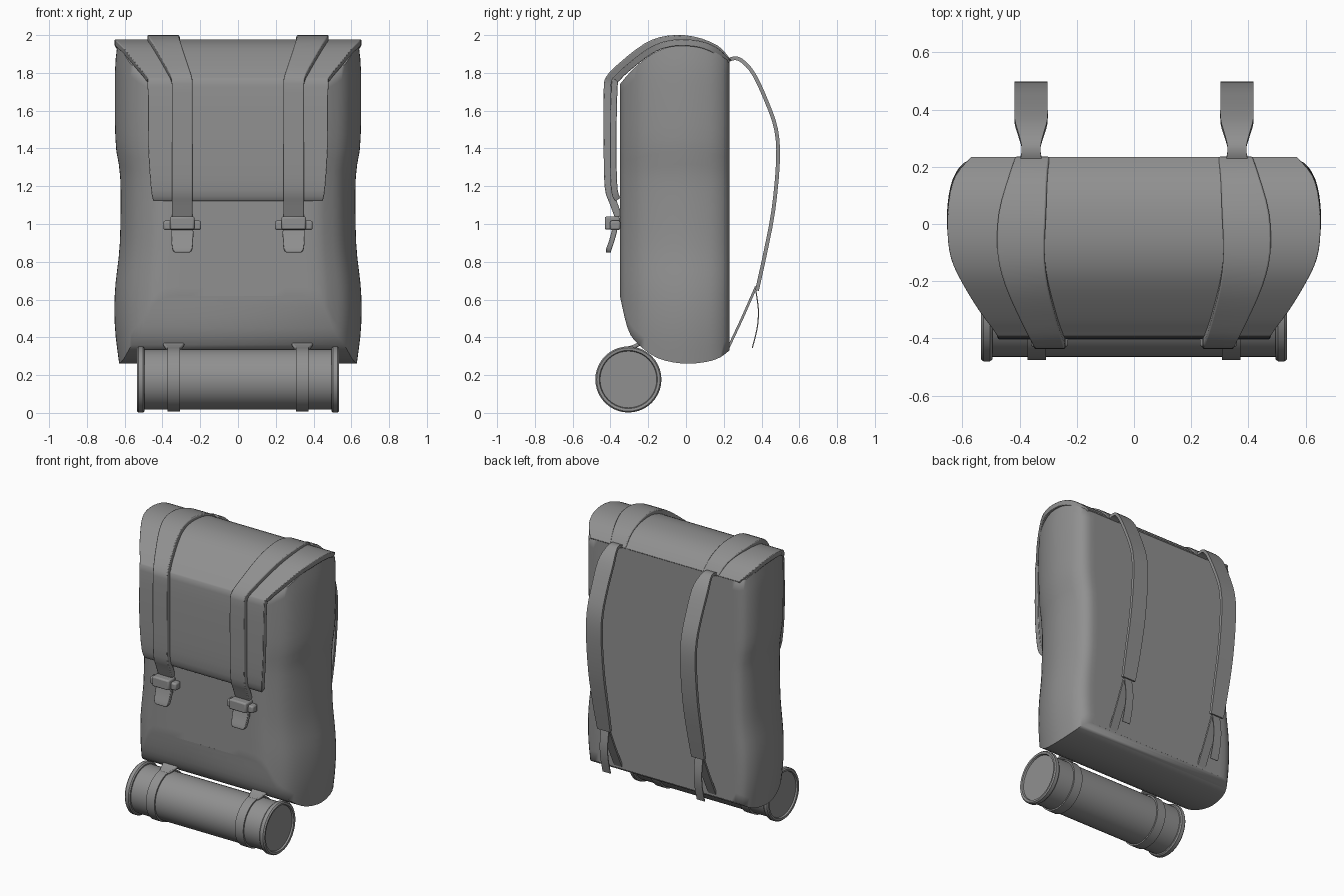
import bpy, bmesh, math
from mathutils import Vector

if "Cube" in bpy.data.objects:
    bpy.data.objects.remove(bpy.data.objects["Cube"])

# Dark grey canvas shared by every part
canvas = bpy.data.materials.new("dark_canvas")
canvas.diffuse_color = (0.28, 0.28, 0.28, 1)
canvas.use_nodes = True
canvas.node_tree.nodes["Principled BSDF"].inputs["Base Color"].default_value = canvas.diffuse_color


def smooth(pts, n=4):
    """Catmull-Rom curve through points of any dimension."""
    out = []
    for i in range(len(pts) - 1):
        a, b, c, d = (pts[max(i - 1, 0)], pts[i], pts[i + 1], pts[min(i + 2, len(pts) - 1)])
        for k in range(n):
            t = k / n
            out.append(tuple(0.5 * (2 * q + (r - p) * t + (2 * p - 5 * q + 4 * r - s) * t * t
                                    + (3 * q - p - 3 * r + s) * t ** 3)
                             for p, q, r, s in zip(a, b, c, d)))
    return out + [tuple(pts[-1])]


def lerp(table, v):
    """Piecewise-linear lookup in a sorted (key, value) table."""
    if v <= table[0][0]:
        return table[0][1]
    for (a, fa), (b, fb) in zip(table, table[1:]):
        if v <= b:
            return fa + (fb - fa) * (v - a) / (b - a)
    return table[-1][1]


def finish(name, bm, angle=35, bevel=0):
    bmesh.ops.recalc_face_normals(bm, faces=bm.faces[:])
    me = bpy.data.meshes.new(name)
    bm.to_mesh(me)
    bm.free()
    me.materials.append(canvas)
    ob = bpy.data.objects.new(name, me)
    bpy.context.collection.objects.link(ob)
    bpy.ops.object.select_all(action='DESELECT')
    ob.select_set(True)
    bpy.context.view_layer.objects.active = ob
    bpy.ops.object.shade_smooth_by_angle(angle=math.radians(angle))
    if bevel:
        m = ob.modifiers.new("bevel", 'BEVEL')
        m.width, m.segments, m.limit_method = bevel, 2, 'ANGLE'
        m.angle_limit = math.radians(60)
    return ob


def strip(name, path, thick, bevel=0.006, sub=3):
    """Flat band; path of (x, y, z, width) marks its outer surface."""
    pts = smooth(path, sub)
    bm = bmesh.new()
    rings = []
    for i, (x, y, z, w) in enumerate(pts):
        p, q = pts[max(i - 1, 0)], pts[min(i + 1, len(pts) - 1)]
        n = Vector((0, q[2] - p[2], p[1] - q[1])).normalized() * thick
        c, h = Vector((x, y, z)), Vector((w / 2, 0, 0))
        rings.append([bm.verts.new(v) for v in (c - h, c + h, c + h - n, c - h - n)])
    for a, b in zip(rings, rings[1:]):
        for k in range(4):
            bm.faces.new((a[k], a[k - 1], b[k - 1], b[k]))
    bm.faces.new(rings[0])
    bm.faces.new(rings[-1])
    return finish(name, bm, 55, bevel)


def lathe(name, profile, y, z, seg=40):
    """Revolve (x, radius) profile about an axis along x."""
    bm = bmesh.new()
    rings = [[bm.verts.new((x, y + r * math.cos(k * math.tau / seg), z + r * math.sin(k * math.tau / seg)))
              for k in range(seg)] for x, r in profile]
    for a, b in zip(rings, rings[1:]):
        for k in range(seg):
            bm.faces.new((a[k], a[k - 1], b[k - 1], b[k]))
    bm.faces.new(rings[0])
    bm.faces.new(rings[-1])
    return finish(name, bm, 40)


def box(name, c, s, bevel=0.01):
    bm = bmesh.new()
    bmesh.ops.create_cube(bm, size=1)
    for v in bm.verts:
        v.co = Vector(c) + Vector(a * b for a, b in zip(v.co, s))
    return finish(name, bm, 35, bevel)


# Bag body: horizontal outline lofted upward between arched bottom and top
outline = smooth([(0.02, -0.35), (0.25, -0.35), (0.42, -0.345), (0.5, -0.31), (0.57, -0.25),
                  (0.62, -0.15), (0.65, -0.02), (0.645, 0.1), (0.62, 0.18), (0.57, 0.225),
                  (0.45, 0.23), (0.02, 0.23)], 3)
bottom = smooth([(-0.35, 0.62), (-0.31, 0.45), (-0.26, 0.37), (-0.15, 0.29), (0, 0.26),
                 (0.15, 0.28), (0.23, 0.33)])
top = smooth([(-0.35, 1.74), (-0.28, 1.82), (-0.18, 1.9), (-0.08, 1.94), (0.02, 1.95),
              (0.1, 1.935), (0.17, 1.9), (0.23, 1.86)])
waist = smooth([(0.26, 0.965), (0.45, 1.0), (0.65, 1.0), (0.9, 0.96), (1.25, 0.957),
                (1.43, 0.995), (1.8, 1.0), (1.95, 0.98)])
bm = bmesh.new()
rows, n = 24, len(outline)
levels = []
for r in range(rows + 1):
    loop = []
    for side in (1, -1):
        for x, y in (outline if side == 1 else outline[::-1]):
            lo, hi = lerp(bottom, y), lerp(top, y)
            z = lo + (hi - lo) * r / rows
            loop.append(bm.verts.new((side * x * lerp(waist, z), y, z)))
    levels.append(loop)
for a, b in zip(levels, levels[1:]):
    for k in range(2 * n):
        bm.faces.new((a[k - 1], a[k], b[k], b[k - 1]))
for loop in (levels[0], levels[-1]):
    for i in range(n - 1):
        bm.faces.new((loop[i], loop[i + 1], loop[2 * n - 2 - i], loop[2 * n - 1 - i]))
finish("bag_body", bm, 62)

# Lid flap draped from the back edge, over the top, down the front
strip("lid_flap", [(0, y, z, 2 * w) for y, z, w in (
    (0.236, 1.865, 0.57), (0.17, 1.93, 0.625), (0.08, 1.968, 0.648), (-0.03, 1.978, 0.652),
    (-0.12, 1.965, 0.64), (-0.2, 1.93, 0.605), (-0.3, 1.855, 0.545), (-0.375, 1.785, 0.49),
    (-0.397, 1.73, 0.478), (-0.403, 1.4, 0.475), (-0.397, 1.18, 0.46), (-0.375, 1.12, 0.448))],
    0.035, 0.008)

# Bedroll with rimmed ends
half = [(0.522, 0.001), (0.522, 0.15), (0.533, 0.154), (0.535, 0.168), (0.527, 0.175),
        (0.503, 0.175), (0.495, 0.168), (0.494, 0.16)]
RY, RZ = -0.305, 0.177
lathe("bedroll", half + [(-x, r) for x, r in half[::-1]], RY, RZ)

for s, tag in ((-1, "left"), (1, "right")):
    # Closing strap over the lid, with its loose tip through the buckle
    strip("lid_strap_" + tag, [(s * x, y, z, w) for x, y, z, w in (
        (0.355, 0.238, 1.868, 0.12), (0.37, 0.17, 1.943, 0.135), (0.39, 0.04, 1.993, 0.165),
        (0.395, -0.1, 1.997, 0.165), (0.375, -0.22, 1.955, 0.15), (0.33, -0.35, 1.855, 0.125),
        (0.3, -0.422, 1.78, 0.112), (0.295, -0.436, 1.7, 0.11), (0.295, -0.436, 1.4, 0.11),
        (0.295, -0.43, 1.19, 0.11), (0.295, -0.405, 1.11, 0.11), (0.295, -0.375, 1.03, 0.11))], 0.04)
    strip("strap_tip_" + tag, [(s * 0.295, y, z, w) for y, z, w in (
        (-0.38, 1.04, 0.1), (-0.39, 0.98, 0.115), (-0.405, 0.92, 0.115),
        (-0.422, 0.87, 0.105), (-0.425, 0.85, 0.08))], 0.028)
    box("buckle_bar_" + tag, (s * 0.295, -0.375, 0.993), (0.2, 0.055, 0.05))
    box("buckle_front_" + tag, (s * 0.295, -0.39, 1.005), (0.13, 0.08, 0.07))

    # Shoulder strap: padded upper, thin lower webbing and hanging tail
    strip("shoulder_strap_" + tag, [(s * 0.36, y, z, w) for y, z, w in (
        (0.215, 1.852, 0.085), (0.26, 1.868, 0.065), (0.30, 1.848, 0.085), (0.352, 1.785, 0.115),
        (0.415, 1.65, 0.115), (0.467, 1.5, 0.115), (0.477, 1.33, 0.115), (0.452, 1.07, 0.115),
        (0.41, 0.85, 0.112), (0.366, 0.65, 0.1))], 0.02, 0)
    strip("lower_webbing_" + tag, [(s * 0.36, y, z, 0.06) for y, z in (
        (0.365, 0.67), (0.29, 0.5), (0.21, 0.33))], 0.013, 0, 1)
    strip("webbing_tail_" + tag, [(s * 0.36, y, z, 0.06) for y, z in (
        (0.363, 0.67), (0.38, 0.55), (0.374, 0.45), (0.348, 0.345))], 0.006, 0)

    # Band round the bedroll and the tab tying it to the bag
    lathe("bedroll_band_" + tag, [(s * 0.34 + x, r) for x, r in (
        (-0.032, 0.155), (-0.032, 0.17), (0.032, 0.17), (0.032, 0.155))], RY, RZ)
    strip("bedroll_tab_" + tag, [(s * 0.34, y, z, w) for y, z, w in (
        (-0.18, 0.375, 0.12), (-0.235, 0.38, 0.12), (-0.275, 0.362, 0.1), (-0.33, 0.345, 0.066))], 0.02)
